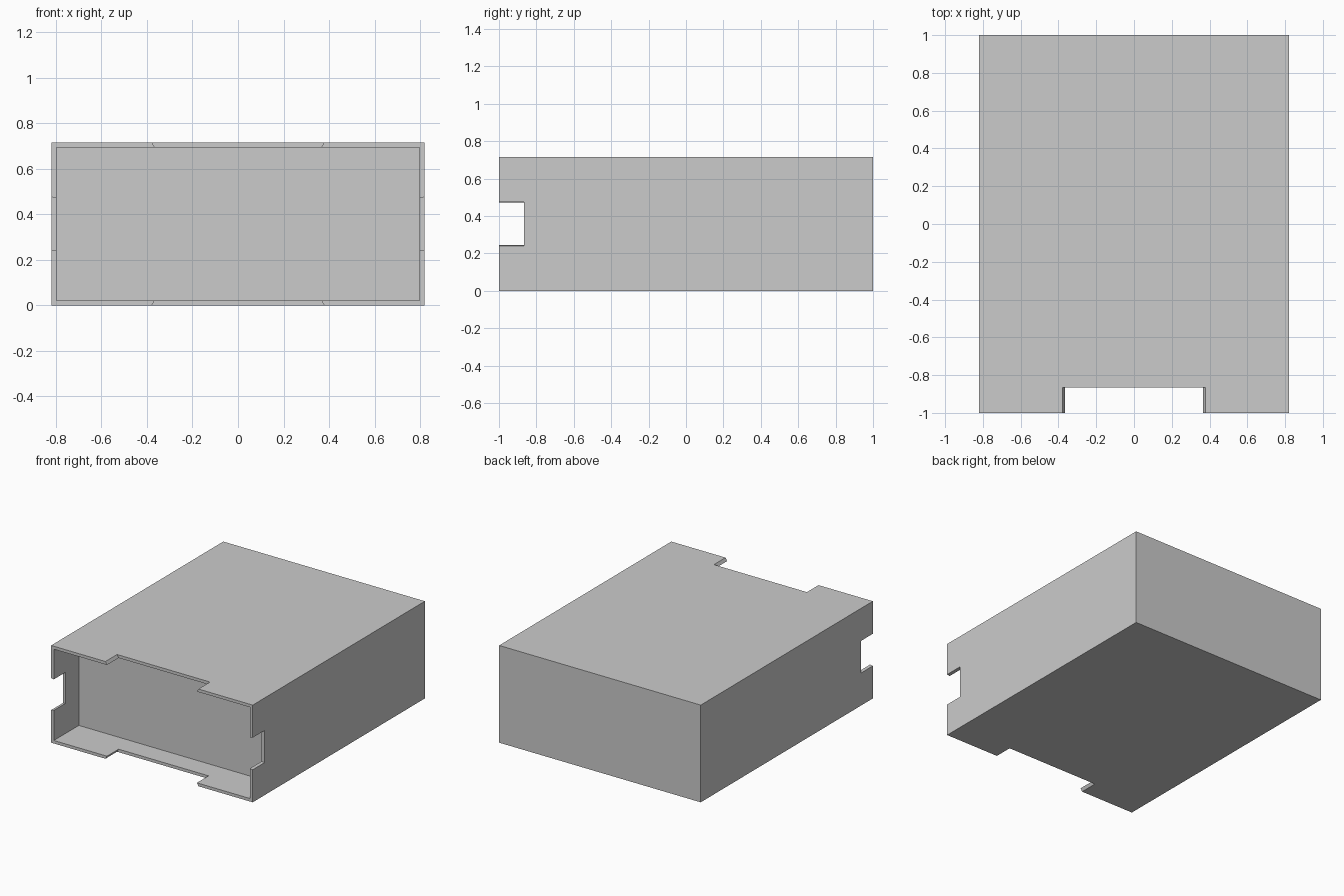
import bpy, bmesh

if "Cube" in bpy.data.objects:
    bpy.data.objects.remove(bpy.data.objects["Cube"])

W, D, H, T = 0.82, 1.0, 0.715, 0.022   # half width, half depth, height, wall
BACK = -0.71                           # recessed panel behind the open front
NOTCH = -0.865                         # depth reached by the edge notches
MID = H / 2


def make_object(name, bm):
    bmesh.ops.recalc_face_normals(bm, faces=bm.faces)
    mesh = bpy.data.meshes.new(name)
    bm.to_mesh(mesh)
    bm.free()
    obj = bpy.data.objects.new(name, mesh)
    bpy.context.collection.objects.link(obj)
    return obj


def add_prism(bm, ring_a, ring_b):
    """Closed solid between two matching four-point rings."""
    a = [bm.verts.new(p) for p in ring_a]
    b = [bm.verts.new(p) for p in ring_b]
    bm.faces.new(a)
    bm.faces.new(b[::-1])
    for i in range(4):
        j = (i + 1) % 4
        bm.faces.new((a[i], b[i], b[j], a[j]))


def rect_y(y, w, z0, z1):
    return [(-w, y, z0), (w, y, z0), (w, y, z1), (-w, y, z1)]


# Case: box with its front face inset and pushed in to leave thin walls
bm = bmesh.new()
add_prism(bm, rect_y(-D, W, 0, H), rect_y(D, W, 0, H))
front = min(bm.faces, key=lambda f: f.calc_center_median().y)
bmesh.ops.recalc_face_normals(bm, faces=bm.faces)
bmesh.ops.inset_region(bm, faces=[front], thickness=T, use_even_offset=True)
pushed = bmesh.ops.extrude_discrete_faces(bm, faces=[front])["faces"][0]
for v in pushed.verts:
    v.co.y = BACK
case = make_object("case", bm)

# Notch cutters: tapered blocks, wider on the outside, on all four walls
bm = bmesh.new()
for s in (-1, 1):
    rings = [[(x, y, MID + s * off) for x, y in
              ((-w, -1.1), (w, -1.1), (w, NOTCH), (-w, NOTCH))]
             for off, w in ((MID - T - 0.005, 0.363), (MID + 0.005, 0.381))]
    add_prism(bm, *rings)
    rings = [[(s * off, y, MID + z) for z, y in
              ((-h, -1.1), (h, -1.1), (h, NOTCH), (-h, NOTCH))]
             for off, h in ((W - T - 0.005, 0.113), (W + 0.005, 0.119))]
    add_prism(bm, *rings)
cutter = make_object("notch_cutter", bm)
cutter.hide_render = True
cutter.display_type = 'WIRE'

cut = case.modifiers.new("notches", 'BOOLEAN')
cut.operation = 'DIFFERENCE'
cut.solver = 'EXACT'
cut.object = cutter
